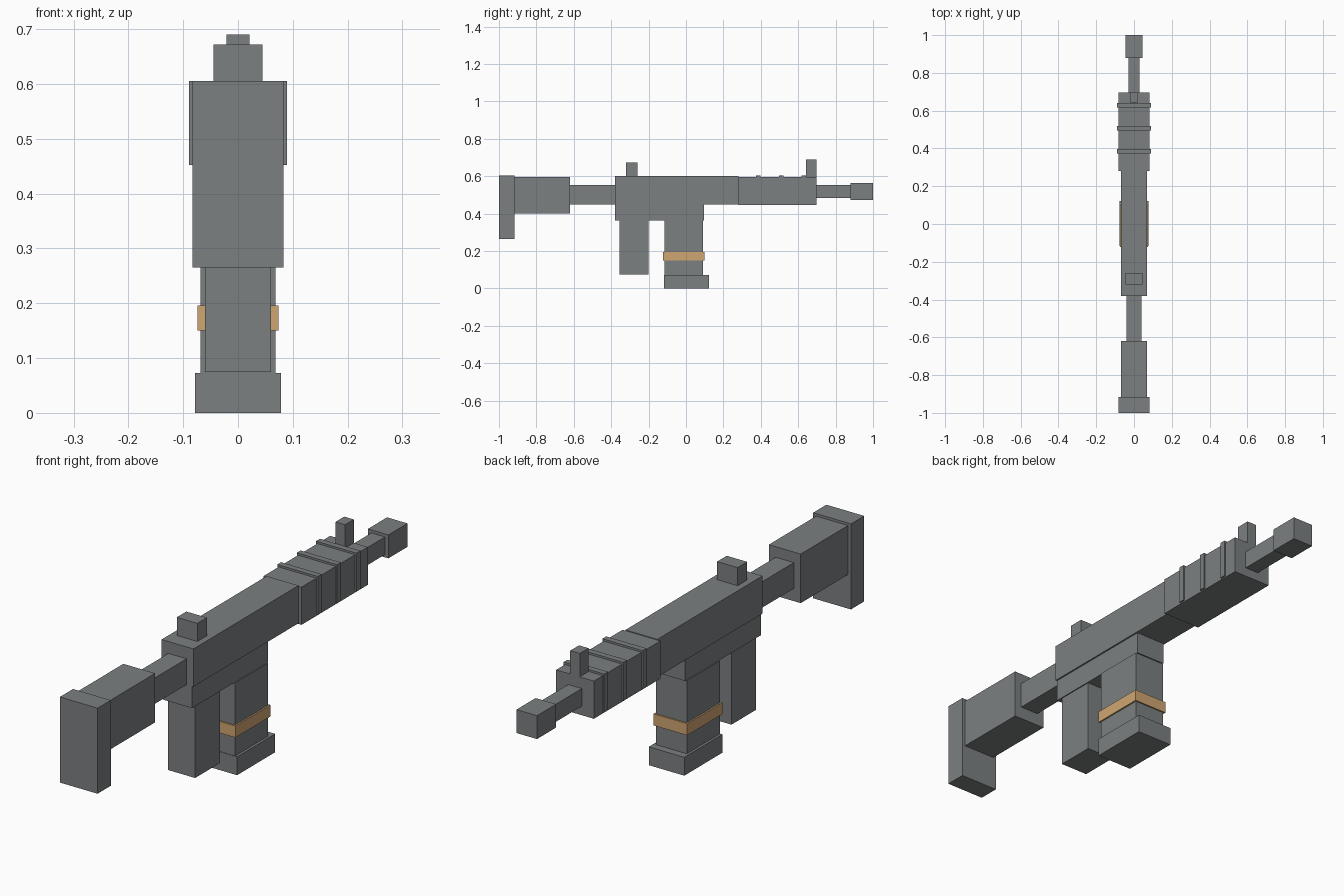
import bpy
import bmesh

if "Cube" in bpy.data.objects:
    bpy.data.objects.remove(bpy.data.objects["Cube"])


def material(name, rgb):
    mat = bpy.data.materials.new(name)
    mat.diffuse_color = (*rgb, 1.0)
    mat.use_nodes = True
    mat.node_tree.nodes["Principled BSDF"].inputs["Base Color"].default_value = mat.diffuse_color
    return mat


GREY = material("gunmetal grey", (0.20, 0.215, 0.22))
TAN = material("tan", (0.63, 0.38, 0.17))


def box(name, half_x, y, z, mat=GREY):
    """Box symmetric about x = 0, spanning the y and z ranges."""
    bm = bmesh.new()
    bmesh.ops.create_cube(bm, size=1.0)
    for v in bm.verts:
        v.co.x *= 2 * half_x
        v.co.y = y[0] if v.co.y < 0 else y[1]
        v.co.z = z[0] if v.co.z < 0 else z[1]
    mesh = bpy.data.meshes.new(name)
    bm.to_mesh(mesh)
    bm.free()
    mesh.materials.append(mat)
    obj = bpy.data.objects.new(name, mesh)
    bpy.context.collection.objects.link(obj)
    return obj


# Shoulder stock
box("butt_plate", 0.083, (-1.0, -0.917), (0.265, 0.605))
box("stock", 0.07, (-0.917, -0.62), (0.40, 0.595))
box("stock_tube", 0.04, (-0.62, -0.38), (0.45, 0.553))

# Receiver
box("upper_receiver", 0.07, (-0.38, 0.28), (0.45, 0.60))
box("lower_receiver", 0.064, (-0.38, 0.097), (0.363, 0.45))
box("rear_sight", 0.045, (-0.32, -0.26), (0.60, 0.672))

# Grip and magazine
box("grip", 0.06, (-0.355, -0.20), (0.075, 0.363))
box("magazine", 0.068, (-0.115, 0.092), (0.073, 0.363))
box("magazine_band", 0.074, (-0.122, 0.098), (0.15, 0.196), TAN)
box("magazine_base", 0.078, (-0.117, 0.122), (0.0, 0.073))

# Handguard with raised ribs
box("handguard", 0.083, (0.28, 0.697), (0.447, 0.597))
for i, y in enumerate((0.374, 0.496, 0.617)):
    box(f"handguard_rib_{i + 1}", 0.089, (y, y + 0.024), (0.452, 0.605))

# Barrel end
box("front_sight", 0.021, (0.642, 0.697), (0.597, 0.69))
box("barrel", 0.03, (0.697, 0.88), (0.483, 0.553))
box("muzzle", 0.045, (0.88, 1.0), (0.472, 0.565))
